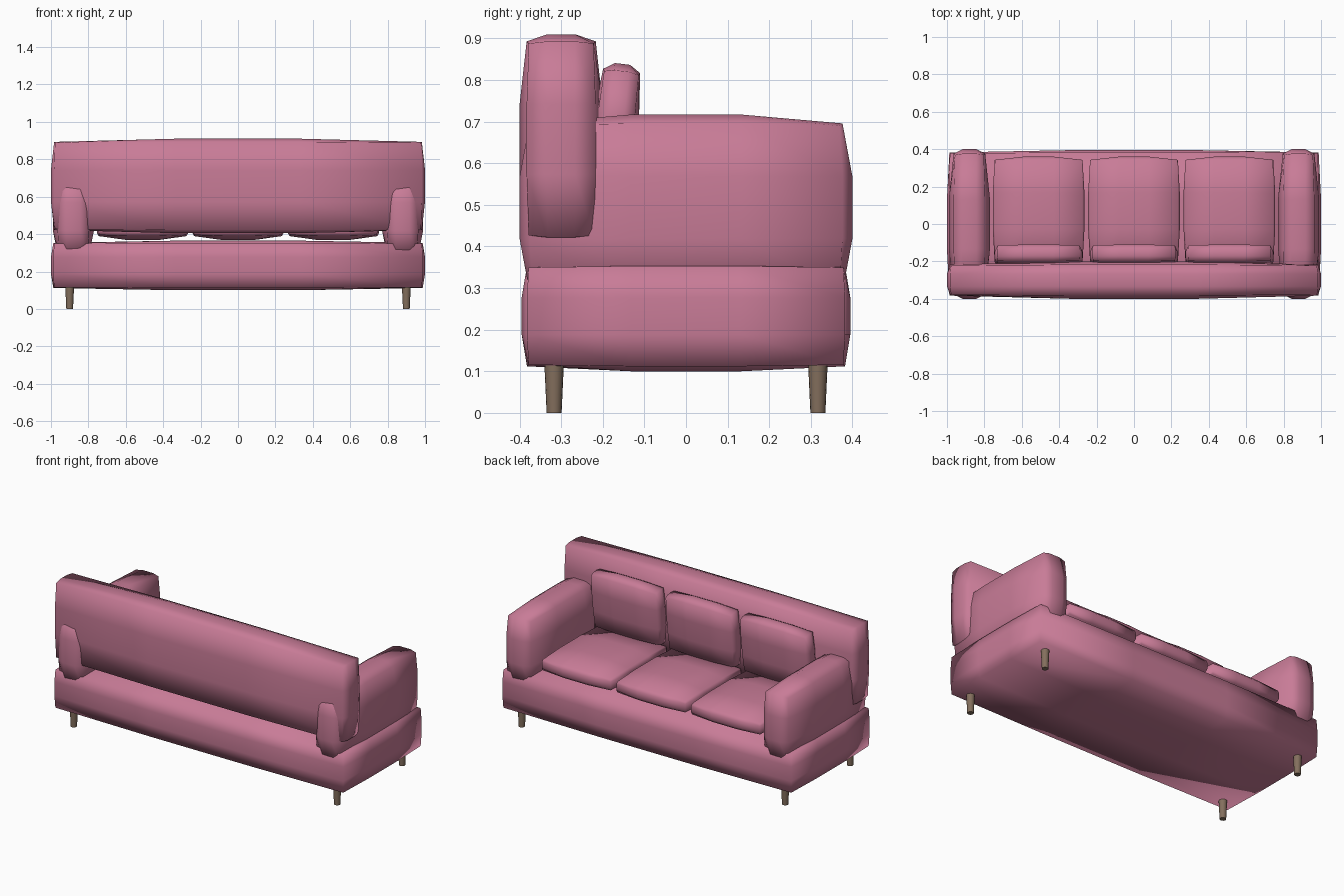
import bpy, bmesh
from mathutils import Matrix, Vector

cube = bpy.data.objects.get("Cube")
if cube:
    bpy.data.objects.remove(cube, do_unlink=True)


def material(name, rgb):
    m = bpy.data.materials.new(name)
    m.use_nodes = True
    m.diffuse_color = (*rgb, 1)
    m.node_tree.nodes["Principled BSDF"].inputs["Base Color"].default_value = (*rgb, 1)
    return m


pink = material("pink_fabric", (0.58, 0.20, 0.31))
wood = material("brown_wood", (0.23, 0.16, 0.11))


def finish(name, bm, mat):
    bmesh.ops.recalc_face_normals(bm, faces=bm.faces)
    for f in bm.faces:
        f.smooth = True
    me = bpy.data.meshes.new(name)
    bm.to_mesh(me)
    bm.free()
    me.materials.append(mat)
    ob = bpy.data.objects.new(name, me)
    bpy.context.collection.objects.link(ob)
    return ob


def pillow(name, low, high, inset, tilt=0):
    """Box cut in thirds whose faces bulge out; inset is how far its rims sit back."""
    low, high = Vector(low), Vector(high)
    centre, half = (low + high) / 2, (high - low) / 2
    bm = bmesh.new()
    bmesh.ops.create_cube(bm, size=2)
    bmesh.ops.subdivide_edges(bm, edges=bm.edges[:], cuts=2, use_grid_fill=True)
    for v in bm.verts:
        outer = [abs(c) > 0.9 for c in v.co]
        rims = sum(outer) - 1
        for i in range(3):
            if outer[i]:
                pull = inset[i] * (0, 0.85, 1.1)[rims]
                v.co[i] = (half[i] - pull) * (1 if v.co[i] > 0 else -1)
            else:
                v.co[i] *= half[i]
    turn = Matrix.Rotation(tilt, 4, 'X')
    bm.transform(Matrix.Translation(centre) @ turn)
    return finish(name, bm, pink)


# Base and backrest
pillow("base", (-1, -0.395, 0.10), (1, 0.395, 0.365), (0.015, 0.015, 0.014))
pillow("backrest", (-1, -0.40, 0.405), (1, -0.20, 0.91), (0.02, 0.02, 0.02))

# Arms
for side, a, b in (("right", -0.99, -0.77), ("left", 0.77, 0.99)):
    pillow(side + "_arm", (a, -0.40, 0.27), (b, 0.40, 0.717), (0.03, 0.028, 0.025))

# Seat and back cushions
for side, x in (("right", -0.51), ("middle", 0), ("left", 0.51)):
    pillow(side + "_seat_cushion", (x - 0.245, -0.22, 0.368), (x + 0.245, 0.36, 0.49),
           (0.012, 0.02, 0.025))
    pillow(side + "_back_cushion", (x - 0.235, -0.23, 0.465), (x + 0.235, -0.12, 0.84),
           (0.015, 0.012, 0.02), tilt=-0.12)

# Tapered legs
for side, x in (("right", -0.9), ("left", 0.9)):
    for end, y in (("front", -0.317), ("back", 0.317)):
        bm = bmesh.new()
        bmesh.ops.create_cone(bm, cap_ends=True, segments=16, radius1=0.018,
                              radius2=0.024, depth=0.13,
                              matrix=Matrix.Translation((x, y, 0.065)))
        leg = finish(f"{end}_{side}_leg", bm, wood)
        for p in leg.data.polygons:
            p.use_smooth = len(p.vertices) == 4
        for e in leg.data.edges:
            za, zb = (leg.data.vertices[i].co.z for i in e.vertices)
            e.use_edge_sharp = abs(za - zb) < 0.001
